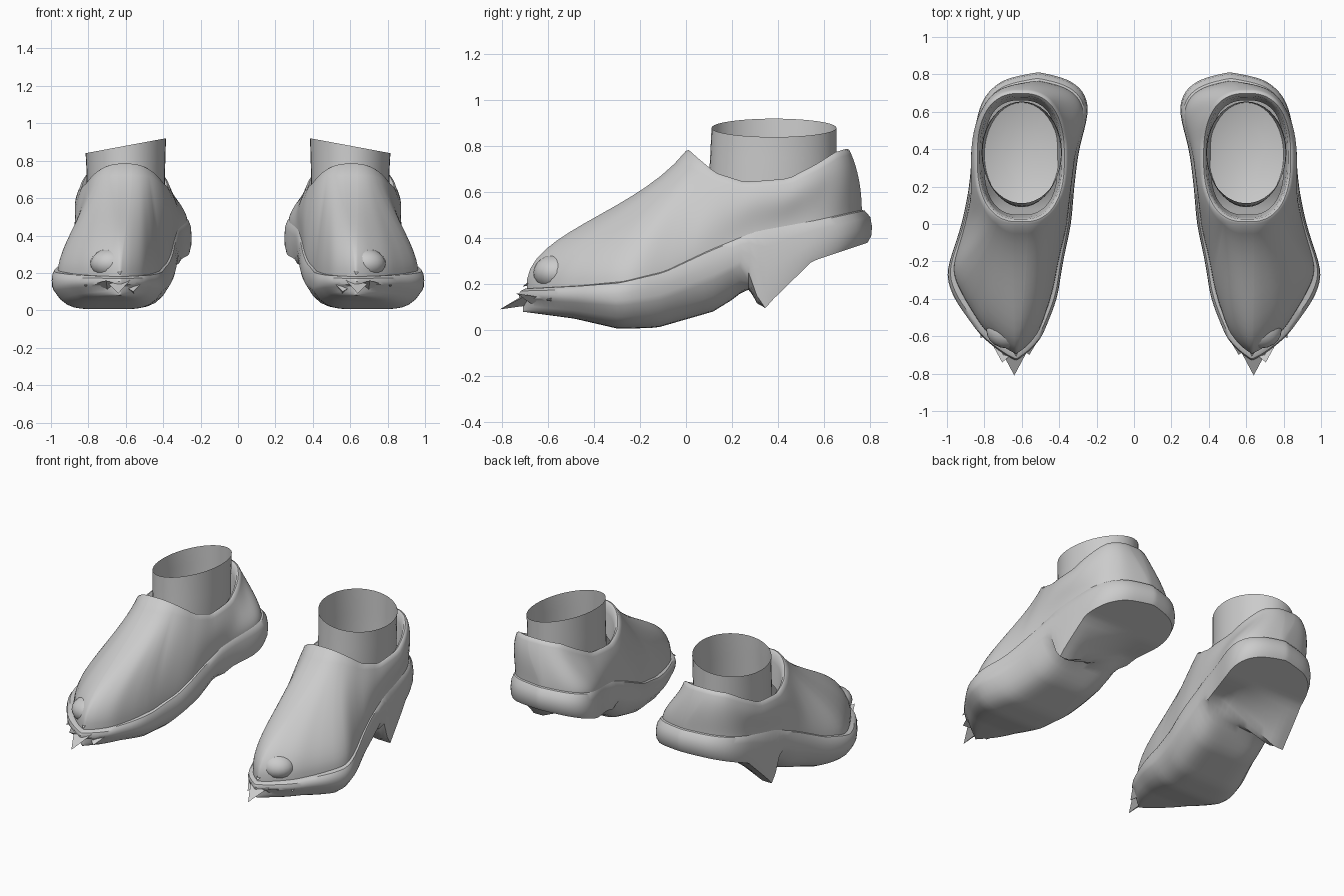
import bpy, bmesh, math
from mathutils import Vector, Matrix

if "Cube" in bpy.data.objects:
    bpy.data.objects.remove(bpy.data.objects["Cube"])

grey = bpy.data.materials.new("worn_grey")
grey.use_nodes = True
grey.diffuse_color = (0.6, 0.6, 0.6, 1)
grey.node_tree.nodes["Principled BSDF"].inputs["Base Color"].default_value = (0.6, 0.6, 0.6, 1)

N = 60  # steps along each side of the shoe


def curve(points, t):
    """Linear reading of a profile given as (position, value) pairs."""
    if t <= points[0][0]:
        return points[0][1]
    for (a, u), (b, v) in zip(points, points[1:]):
        if t <= b:
            return u + (v - u) * (t - a) / (b - a)
    return points[-1][1]


def clamp(v):
    return max(0.0, min(1.0, v))


def finish(name, bm, angle):
    """Turn a bmesh of one shoe into a mirrored, shaded pair."""
    bmesh.ops.remove_doubles(bm, verts=bm.verts, dist=0.0005)
    bmesh.ops.recalc_face_normals(bm, faces=bm.faces)
    mesh = bpy.data.meshes.new(name)
    bm.to_mesh(mesh)
    bm.free()
    mesh.materials.append(grey)
    obj = bpy.data.objects.new(name, mesh)
    bpy.context.collection.objects.link(obj)
    bpy.ops.object.select_all(action='DESELECT')
    obj.select_set(True)
    bpy.context.view_layer.objects.active = obj
    bpy.ops.object.shade_smooth_by_angle(angle=math.radians(angle))
    mirror = obj.modifiers.new("pair", 'MIRROR')
    mirror.use_mirror_merge = False


def skin(bm, rows, closed=True):
    """Bridge neighbouring rows of points with quads."""
    rows = [[bm.verts.new(p) for p in row] for row in rows]
    for a, b in zip(rows, rows[1:]):
        for i in range(0 if closed else 1, len(a)):
            bm.faces.new((a[i - 1], a[i], b[i], b[i - 1]))
    return rows


# Profiles along the length of the shoe
outer = [(-.73, .63), (-.7, .69), (-.66, .745), (-.6, .82), (-.5, .89), (-.4, .965), (-.27, 1.01), (-.15, .97),
         (0, .92), (.2, .88), (.4, .865), (.6, .835), (.7, .79), (.78, .69), (.812, .51)]
inner = [(-.73, .63), (-.69, .57), (-.62, .5), (-.55, .47), (-.4, .41), (-.2, .38), (0, .335),
         (.2, .32), (.4, .295), (.52, .26), (.63, .24), (.72, .275), (.78, .36), (.812, .51)]
sole_top = [(-.73, .18), (-.5, .19), (-.3, .205), (-.1, .25), (.1, .34), (.3, .42), (.6, .475), (.81, .52)]
sole_bottom = [(-.73, .08), (-.5, .05), (-.3, .005), (-.13, .01), (.12, .08), (.22, .14),
               (.3, .21), (.36, .27), (.55, .295), (.81, .38)]
heel_drop = [(.27, 0), (.34, .18), (.56, 0)]
forefoot = [(.25, 1), (.34, 0)]  # where the tread is bowl shaped
collar_y = [(-.73, 0), (-.3, .03), (0, .1), (.35, .35), (.6, .61), (.74, .69), (.81, .71)]
collar_z = [(0, .78), (.04, .745), (.12, .68), (.25, .64), (.45, .655), (.58, .72), (.66, .77), (.71, .785)]
centre = Vector((.64, 0, 0))

# Ground outline: toe, outer side, heel, inner side
outline = []
for k in range(2 * N):
    step = k if k <= N else 2 * N - k
    y = -.73 + 1.542 * (1 - math.cos(math.pi * step / N)) / 2
    outline.append(Vector((curve(outer if k <= N else inner, y), y, 0)))
for _ in range(4):
    outline = [(outline[i - 1] + 2 * p + outline[(i + 1) % (2 * N)]) / 4 for i, p in enumerate(outline)]


def bottom_z(p):
    return curve(sole_bottom, p.y) - curve(heel_drop, p.y) * clamp((p.x - .4) / .4)


def raised(p, z):
    return Vector((p.x, p.y, z))


def inset(p, s):
    return raised(centre + (p - centre) * s, 0)


def tread_z(p, bow):
    """Tread height, curling up toward the sides of the forefoot."""
    f = curve(forefoot, p.y) * bow
    return bottom_z(p) * (1 - .5 * f) + curve(sole_top, p.y) * .5 * f


def wall_ring(s, mix):
    """Ring between the welt (mix 0) and the tread edge (mix 1)."""
    return [raised(inset(p, s), curve(sole_top, p.y) * (1 - mix) + tread_z(p, 1) * mix) for p in outline]


# Sole: rounded welt and wall, then a tread made of rows running across
bm = bmesh.new()
EDGE = .975
skin(bm, [wall_ring(s, m) for s, m in ((.89, -.08), (.96, 0), (.99, .2), (1, .5), (.995, .8), (EDGE, 1))])
rows = []
for k in range(N + 1):
    a, b = outline[k], outline[-k]
    row = []
    for j in range(17):
        u = j / 16
        p = a.lerp(b, u)
        row.append(raised(inset(p, EDGE), tread_z(p, abs(2 * u - 1) ** 5)))
    rows.append(row)
skin(bm, rows, closed=False)
finish("shoe_soles", bm, 35)

# Upper: every outline point sweeps up to its place on the collar
cx, cy = .605, .355
columns = []
for k, p in enumerate(outline):
    side = 1 if k <= N else -1
    tuck = curve([(-.7, .95), (-.4, .9), (0, .93), (.3, .945)], p.y)
    start = raised(inset(p, tuck), curve(sole_top, p.y) - .01)
    y = curve(collar_y, p.y)
    across = clamp(1 - abs((y - cy) / .356) ** 2.4) ** .4
    end = Vector((cx + side * .245 * across, y, curve(collar_z, y)))
    w = clamp((end.y - start.y) / .68)
    out = (end - Vector((cx, cy, end.z))).normalized()
    a = start + Vector((0, -.04 * w, .08 + .17 * w))
    b = end + out * .045 * (1 - w) + Vector((side * .05 * across * w, -.22 * w, -.09 - .19 * w))
    column = []
    for i in range(15):
        t = i / 14
        column.append(start * (1 - t) ** 3 + a * 3 * t * (1 - t) ** 2 + b * 3 * t * t * (1 - t) + end * t ** 3)
    # Rolled lip and lining
    for shrink, drop in ((.012, -.004), (.026, .01), (.035, .06), (.05, .2)):
        column.append(end - out * shrink - Vector((0, 0, drop)))
    columns.append(column)
bm = bmesh.new()
skin(bm, zip(*columns))
finish("shoe_uppers", bm, 60)


# Ankle tubes with a slanted top, closed by an insole
def ankle_ring(rx, ry, y, z, slant=0):
    ring = []
    for k in range(40):
        t = math.tau * k / 40
        x = .6 + rx * math.cos(t)
        ring.append(Vector((x, y + ry * math.sin(t), z - slant * (x - .6) / rx)))
    return ring


bm = bmesh.new()
tube = skin(bm, [ankle_ring(.215, .272, .383, .88, .04), ankle_ring(.21, .275, .38, .75),
                 ankle_ring(.21, .28, .375, .6), ankle_ring(.2, .28, .37, .47), ankle_ring(.1, .15, .37, .43)])
bm.faces.new(tube[-1])
finish("ankle_tubes", bm, 60)

# Rounded toe bump
bm = bmesh.new()
bmesh.ops.create_uvsphere(bm, u_segments=20, v_segments=12, radius=1,
                          matrix=Matrix.Translation((.68, -.565, .25)) @ Matrix.Diagonal((.11, .1, .08, 1)))
finish("toe_bumps", bm, 60)

# Torn shards around the toe
shards = [((.56, -.66, .18), (.72, -.66, .17), (.64, -.81, .09)),
          ((.62, -.67, .13), (.77, -.62, .14), (.705, -.74, .16)),
          ((.5, -.6, .16), (.61, -.66, .13), (.56, -.7, .1)),
          ((.72, -.56, .18), (.83, -.5, .17), (.82, -.61, .13)),
          ((.59, -.62, .27), (.69, -.62, .25), (.63, -.71, .19))]
bm = bmesh.new()
for shard in shards:
    a, b, tip = [bm.verts.new(p) for p in shard]
    low = bm.verts.new((a.co + b.co) / 2 - Vector((0, -.03, .06)))
    for tri in ((a, b, tip), (b, low, tip), (low, a, tip), (a, low, b)):
        bm.faces.new(tri)
finish("torn_shards", bm, 20)
